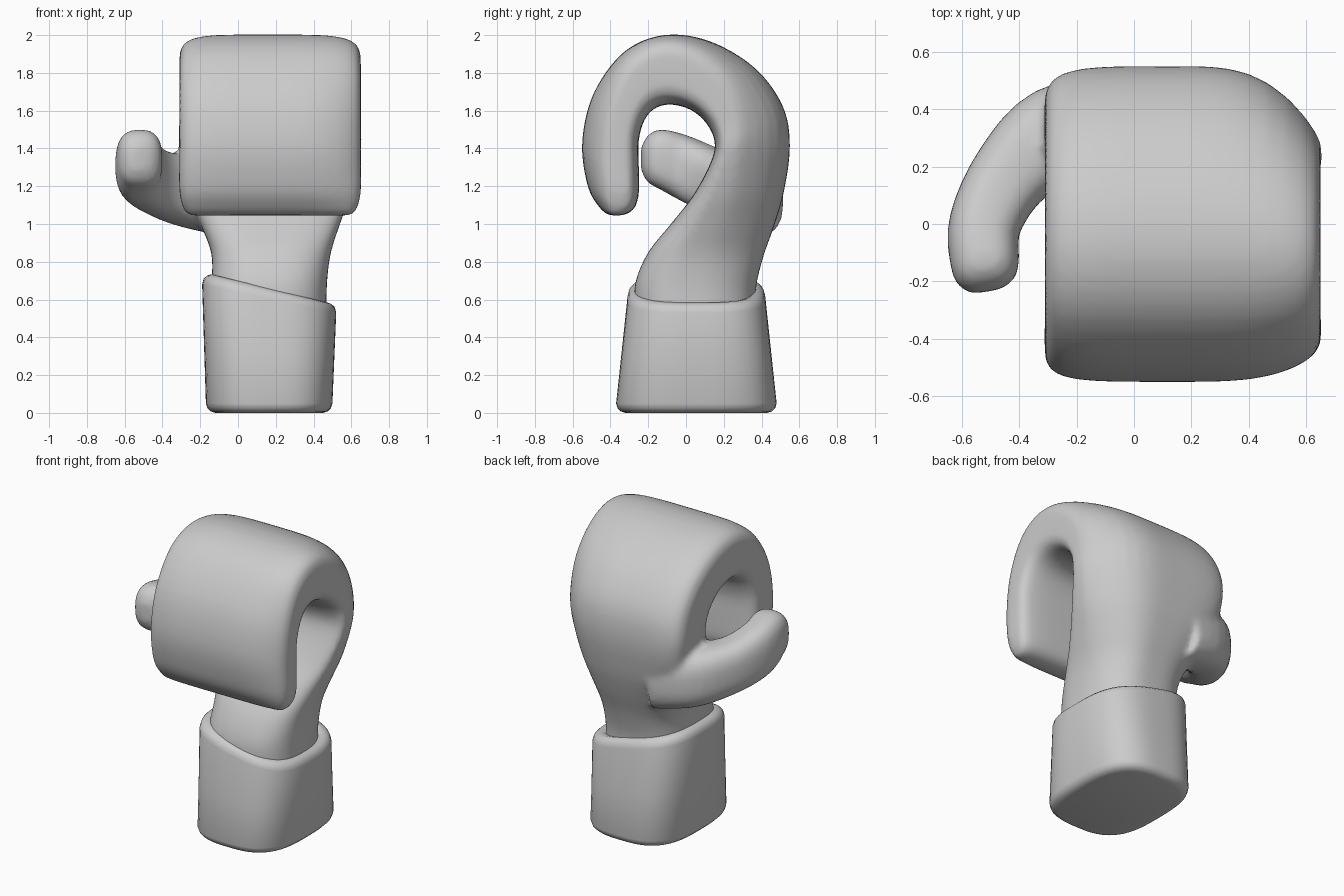
import bpy, bmesh, math
from mathutils import Vector

if "Cube" in bpy.data.objects:
    bpy.data.objects.remove(bpy.data.objects["Cube"])


def spline(rows, steps):
    """Catmull-Rom interpolation of rows of numbers."""
    out = []
    for i in range(len(rows) - 1):
        a, b, c, d = (rows[max(0, min(len(rows) - 1, i + j))] for j in (-1, 0, 1, 2))
        for s in range(steps):
            t = s / steps
            out.append([0.5 * (2*q + (r-p)*t + (2*p-5*q+4*r-w)*t*t + (3*q-p-3*r+w)*t**3)
                        for p, q, r, w in zip(a, b, c, d)])
    return out + [list(rows[-1])]


def section(e, n=56):
    """Unit superellipse; higher e is squarer."""
    pts = []
    for i in range(n):
        c, s = math.cos(2*math.pi*i/n), math.sin(2*math.pi*i/n)
        r = (abs(c)**e + abs(s)**e) ** (-1/e)
        pts.append((c*r, s*r))
    return pts


def loft(bm, rings):
    vs = [[bm.verts.new(p) for p in ring] for ring in rings]
    n = len(vs[0])
    for a, b in zip(vs, vs[1:]):
        for i in range(n):
            bm.faces.new((a[i], a[(i+1) % n], b[(i+1) % n], b[i]))
    bm.faces.new(vs[0][::-1])
    bm.faces.new(vs[-1])


def finish(bm, name):
    bmesh.ops.recalc_face_normals(bm, faces=bm.faces)
    me = bpy.data.meshes.new(name)
    bm.to_mesh(me)
    bm.free()
    ob = bpy.data.objects.new(name, me)
    bpy.context.collection.objects.link(ob)
    for p in me.polygons:
        p.use_smooth = True
    return ob


# Palm and curled fingers: inner y,z, outer y,z, x range, squareness, right-side thinning
curl = [
    (-.27, .50, .37, .50, -.14, .47, 2.8, .1),
    (-.27, .68, .37, .66, -.14, .47, 2.8, .1),
    (-.20, .85, .41, .83, -.14, .49, 2.9, .2),
    (-.08, 1.0, .47, 1.0, -.20, .54, 3.2, .3),
    (.05, 1.17, .52, 1.18, -.28, .60, 4, .45),
    (.15, 1.38, .55, 1.42, -.31, .65, 5, .6),
    (.13, 1.50, .51, 1.63, -.31, .65, 5, .5),
    (.05, 1.59, .36, 1.83, -.31, .65, 5, .3),
    (-.05, 1.63, .12, 1.97, -.31, .65, 5, .1),
    (-.14, 1.625, -.12, 2.0, -.31, .65, 5, 0),
    (-.21, 1.57, -.33, 1.91, -.31, .65, 5, .05),
    (-.25, 1.45, -.49, 1.69, -.31, .65, 5, .2),
    (-.25, 1.30, -.55, 1.43, -.31, .65, 5, .25),
    (-.25, 1.16, -.52, 1.20, -.31, .65, 5, .2),
    (-.275, 1.08, -.46, 1.09, -.29, .63, 5, .1),
    (-.33, 1.045, -.41, 1.045, -.26, .60, 5, 0)]
rings = []
for iy, iz, oy, oz, x0, x1, e, k in spline(curl, 4):
    ring = []
    for u, v in section(e):
        t = (v + 1) / 2 * (1 - k * max(0, u)**3)
        ring.append(((x0+x1)/2 + u*(x1-x0)/2, iy + (oy-iy)*t, iz + (oz-iz)*t))
    rings.append(ring)
bm = bmesh.new()
loft(bm, rings)

# Thumb: centre, horizontal radius, vertical radius
thumb = spline([
    (-.05, .36, 1.13, .16, .20), (-.27, .31, 1.17, .17, .19),
    (-.43, .17, 1.22, .14, .175), (-.52, .0, 1.29, .125, .18),
    (-.52, -.13, 1.34, .12, .16), (-.515, -.20, 1.345, .10, .125),
    (-.51, -.235, 1.345, .05, .06)], 4)
rings = []
for i, (x, y, z, rh, rv) in enumerate(thumb):
    a, b = thumb[max(0, i-1)], thumb[min(len(thumb)-1, i+1)]
    side = Vector((b[1]-a[1], a[0]-b[0], 0)).normalized()
    rings.append([Vector((x, y, z)) + side*u*rh + Vector((0, 0, v*rv))
                  for u, v in section(2.8)])
loft(bm, rings)
hand = finish(bm, "mitten_hand")

# Fuse the thumb into the palm
mod = hand.modifiers.new("fuse", 'REMESH')
mod.mode = 'VOXEL'
mod.voxel_size = 0.018
mod.use_smooth_shade = True
mod = hand.modifiers.new("soften", 'SMOOTH')
mod.factor = 0.5
mod.iterations = 8

# Cuff with slanted rounded lip: height fraction, height offset, inset
bm = bmesh.new()
rings = []
for f, dz, inset in [(0, 0, .05), (0, .008, .025), (0, .025, .008), (0, .05, 0), (.5, 0, 0),
                     (1, -.05, 0), (1, -.02, .008), (1, -.004, .025), (1, .004, .045),
                     (1, 0, .075), (1, -.03, .1)]:
    rx, ry = .335 + .02*f - inset, .425 - .06*f - inset
    rings.append([(.165 + u*rx, .055 + v*ry, f*(.655 - .075*u) + dz)
                  for u, v in section(3)])
loft(bm, rings)
finish(bm, "cuff")
bpy.ops.object.select_all(action='DESELECT')
cuff = bpy.data.objects["cuff"]
cuff.select_set(True)
bpy.context.view_layer.objects.active = cuff
bpy.ops.object.shade_smooth_by_angle(angle=math.radians(40))
